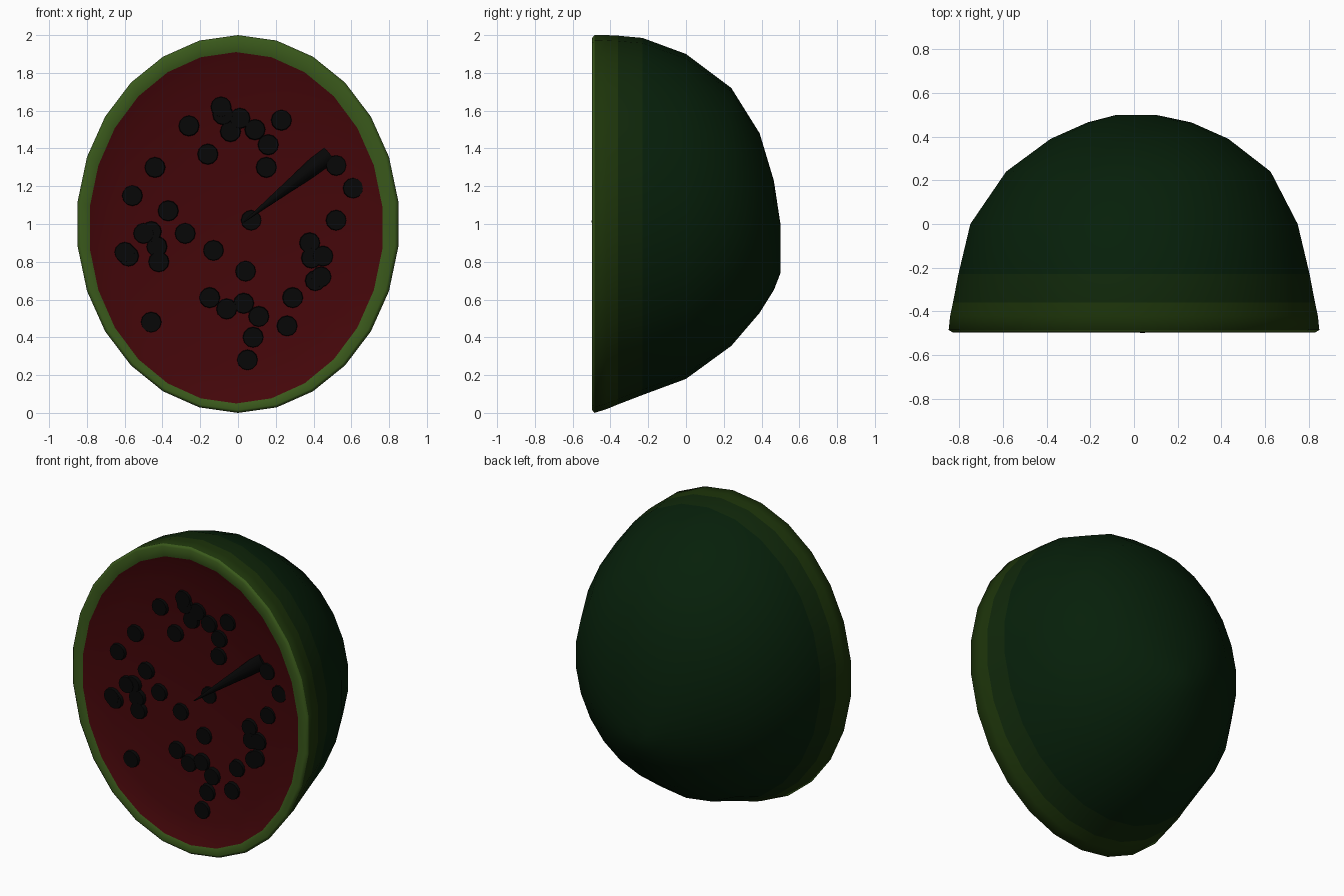
import bpy, bmesh, math
from mathutils import Vector

if "Cube" in bpy.data.objects:
    bpy.data.objects.remove(bpy.data.objects["Cube"])

SEG = 26


def mat(name, rgb):
    m = bpy.data.materials.new(name)
    m.diffuse_color = (*rgb, 1)
    m.use_nodes = True
    m.node_tree.nodes["Principled BSDF"].inputs["Base Color"].default_value = m.diffuse_color
    return m


rind_dark = mat("rind_dark", (0.002, 0.014, 0.003))
rind_mid = mat("rind_mid", (0.005, 0.020, 0.003))
rind_edge = mat("rind_edge", (0.012, 0.034, 0.003))
rind_pale = mat("rind_pale", (0.042, 0.100, 0.011))
red = mat("flesh", (0.058, 0.002, 0.003))
black = mat("seed", (0.002, 0.002, 0.002))


def loft(name, rings, mats, pick):
    """Skin oval rings (y, x centre, x radius, z low, z high); close both ends to a point."""
    bm = bmesh.new()
    loops = []
    for y, cx, rx, lo, hi in rings:
        if rx == 0:
            loops.append([bm.verts.new((cx, y, lo))])
            continue
        loops.append([bm.verts.new((cx + rx * math.sin(2 * math.pi * i / SEG), y,
                                    (lo + hi) / 2 + (hi - lo) / 2 * math.cos(2 * math.pi * i / SEG)))
                      for i in range(SEG)])
    for k, (a, b) in enumerate(zip(loops, loops[1:])):
        for i in range(SEG):
            j = (i + 1) % SEG
            quad = [a[i % len(a)], a[j % len(a)], b[j % len(b)], b[i % len(b)]]
            f = bm.faces.new(list(dict.fromkeys(quad)))
            f.material_index = pick[k]
            f.smooth = True
    bmesh.ops.recalc_face_normals(bm, faces=bm.faces)
    me = bpy.data.meshes.new(name)
    bm.to_mesh(me)
    bm.free()
    for m in mats:
        me.materials.append(m)
    ob = bpy.data.objects.new(name, me)
    bpy.context.collection.objects.link(ob)
    return ob


# Half melon: dished flesh, pale rim, then the domed rind
loft("melon_half", [
    (-0.39, 0, 0, 1.0, 1.0),
    (-0.41, 0, 0.38, 0.52, 1.46),
    (-0.44, -0.01, 0.65, 0.20, 1.77),
    (-0.475, -0.01, 0.78, 0.05, 1.91),
    (-0.497, 0, 0.835, 0.015, 1.985),
    (-0.485, 0, 0.855, 0.0, 2.0),
    (-0.42, 0, 0.848, 0.02, 2.0),
    (-0.36, 0, 0.835, 0.045, 1.997),
    (-0.23, 0, 0.81, 0.095, 1.985),
    (0.0, 0, 0.755, 0.18, 1.90),
    (0.24, 0.02, 0.61, 0.355, 1.72),
    (0.39, 0.025, 0.41, 0.53, 1.48),
    (0.465, 0.025, 0.24, 0.65, 1.23),
    (0.50, 0.01, 0.09, 0.74, 1.0),
    (0.50, 0.01, 0, 0.87, 0.87),
], [red, rind_pale, rind_edge, rind_mid, rind_dark], [0, 0, 0, 1, 1, 2, 2, 3, 4, 4, 4, 4, 4, 4])


def peg(name, start, end, r1, r2, sides):
    """Tapered peg between two points."""
    a, b = Vector(start), Vector(end)
    bpy.ops.mesh.primitive_cone_add(vertices=sides, radius1=r1, radius2=r2,
                                    depth=(b - a).length, location=(a + b) / 2)
    ob = bpy.context.object
    ob.rotation_euler = (b - a).to_track_quat('Z', 'Y').to_euler()
    ob.name = name
    ob.data.materials.append(black)
    bpy.ops.object.shade_smooth_by_angle()
    return ob


# Flat seeds lying on the flesh (x, z)
seeds = [(-.09, 1.62), (-.08, 1.58), (.01, 1.56), (-.04, 1.49), (.09, 1.50), (.23, 1.55),
         (.16, 1.42), (.15, 1.30), (-.26, 1.52), (-.16, 1.37), (-.44, 1.30), (-.56, 1.15),
         (-.37, 1.07), (-.28, .95), (-.50, .95), (-.46, .96), (-.43, .88), (-.42, .80),
         (-.60, .85), (-.58, .83), (-.13, .86), (-.46, .48), (-.15, .61), (-.06, .55),
         (.03, .58), (.04, .75), (.11, .51), (.08, .40), (.05, .28), (.26, .46), (.29, .61),
         (.38, .90), (.39, .82), (.45, .83), (.41, .70), (.44, .72), (.52, 1.02),
         (.61, 1.19), (.52, 1.31), (.07, 1.02)]
for x, z in seeds:
    r = math.hypot(x / 0.78, (z - 0.98) / 0.93)
    y = -0.388 - 0.055 * min(r, 0.85) / 0.85
    peg("seed", (x, y + 0.02, z), (x, y - 0.012, z), 0.057, 0.052, 12)

# Long pointed seed standing out of the flesh
peg("long_seed", (0.48, -0.40, 1.365), (0.03, -0.497, 1.01), 0.055, 0.003, 12)
